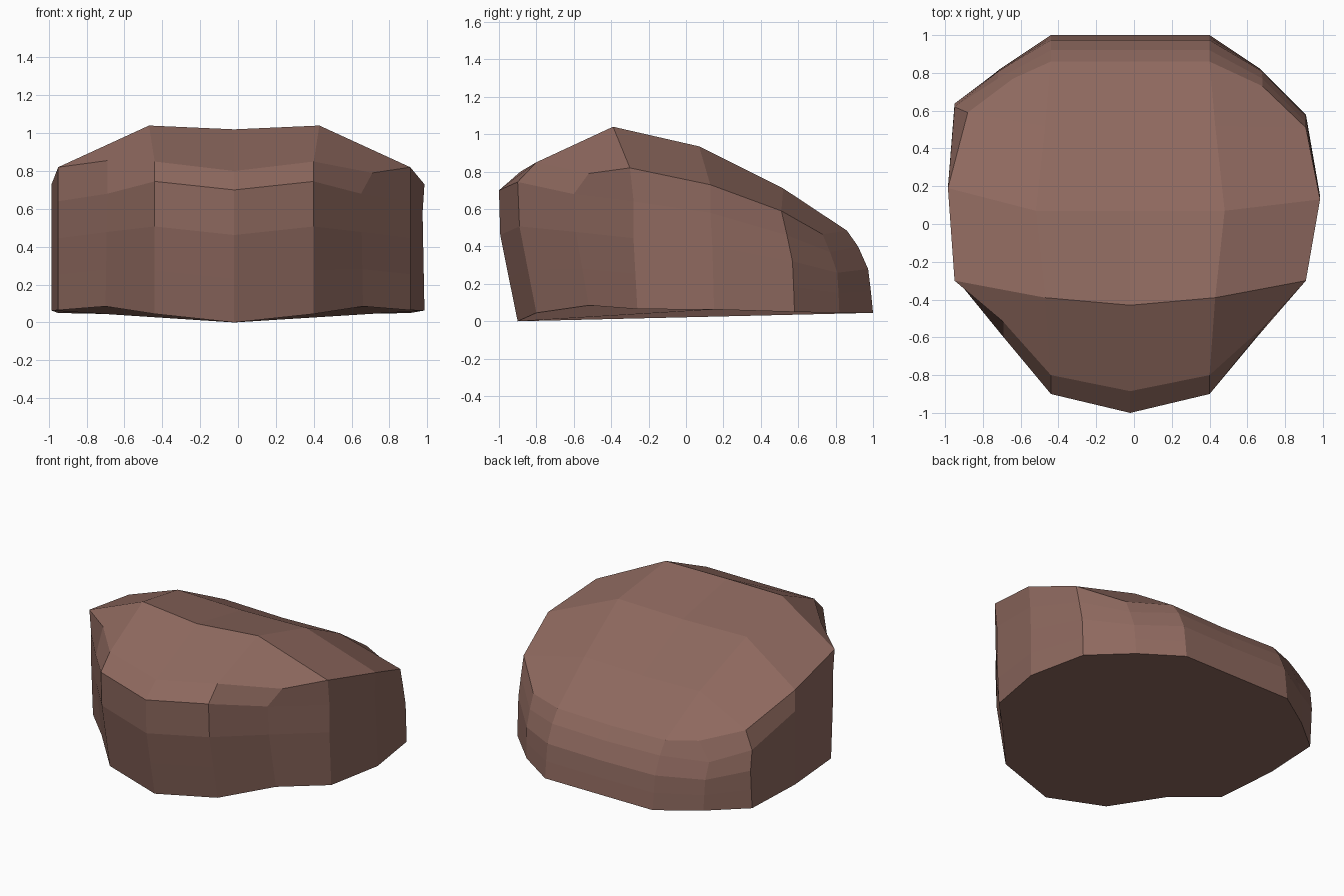
import bpy, bmesh
from mathutils import Vector

if "Cube" in bpy.data.objects:
    bpy.data.objects.remove(bpy.data.objects["Cube"])

# Right-half columns, from front centre round to back centre (mirrored below)
BASE = [(-.02, -.9, 0), (.40, -.8, .045), (.66, -.52, .085), (.91, -.26, .065), (.985, .15, .063),
        (.91, .58, .05), (.67, .82, .045), (.40, 1, .045), (-.02, 1, .045)]
WALL = [(-.02, -1, .70), (.40, -.9, .745), (.65, -.60, .68), (.91, -.28, .64), (.975, .13, .58),
        (.91, .54, .46), (.68, .77, .37), (.40, .92, .40), (-.02, .92, .39)]
RIM = [(-.02, -.885, .80), (.40, -.8, .85), (.71, -.52, .79), (.91, -.30, .82), (.985, .13, .73),
       (.91, .51, .59), (.68, .73, .465), (.40, .86, .485), (-.02, .86, .475)]
# Crown rows: centre point and right point
CROWN = [((-.02, -.43, 1.02), (.43, -.39, 1.04)),
         ((-.02, .07, .925), (.48, .07, .935)),
         ((-.02, .52, .70), (.43, .52, .71))]


def flip(p):
    return (max(-p[0] - .04, -.985), p[1], p[2])


def full_ring(half):
    return [Vector(p) for p in half + [flip(p) for p in reversed(half[1:-1])]]


base, wall, rim = full_ring(BASE), full_ring(WALL), full_ring(RIM)
# Uneven left side: front overhang and back notch
rim[14] = Vector((-.69, -.52, .855))
rim[10] = Vector((-.64, .77, .50))
rim[11] = Vector((-.88, .59, .57))
base[11].y = wall[11].y = .62
base[12].y = wall[12].y = rim[12].y = .19


def blend(t, bulge):
    ring = []
    for a, b in zip(base, wall):
        p = a.lerp(b, t)
        p.y = max(-1, min(1, p.y * (1 + bulge)))
        ring.append(p)
    return ring


bm = bmesh.new()
rings = [[bm.verts.new(p) for p in r]
         for r in (base, blend(.33, .015), blend(.66, .028), wall, rim)]

# Side walls
for lo, hi in zip(rings, rings[1:]):
    for i in range(16):
        j = (i + 1) % 16
        bm.faces.new((lo[i], lo[j], hi[j], hi[i]))

# Underside
bm.faces.new(rings[0][::-1])

# Crown as a 4 x 4 patch inside the rim
r = rings[-1]
grid = [[r[14], r[15], r[0], r[1], r[2]]]
for k, (mid, right) in enumerate(CROWN):
    inner = [bm.verts.new(p) for p in (flip(right), mid, right)]
    grid.append([r[13 - k]] + inner + [r[3 + k]])
grid.append([r[10], r[9], r[8], r[7], r[6]])
for a, b in zip(grid, grid[1:]):
    for i in range(4):
        bm.faces.new((a[i], a[i + 1], b[i + 1], b[i]))

bmesh.ops.recalc_face_normals(bm, faces=bm.faces[:])
mesh = bpy.data.meshes.new("rock")
bm.to_mesh(mesh)
bm.free()

# Single brown stone colour, flat faces
stone = bpy.data.materials.new("brown_stone")
stone.diffuse_color = (.27, .14, .113, 1)
stone.use_nodes = True
stone.node_tree.nodes["Principled BSDF"].inputs["Base Color"].default_value = stone.diffuse_color
mesh.materials.append(stone)
rock = bpy.data.objects.new("rock", mesh)
bpy.context.collection.objects.link(rock)
